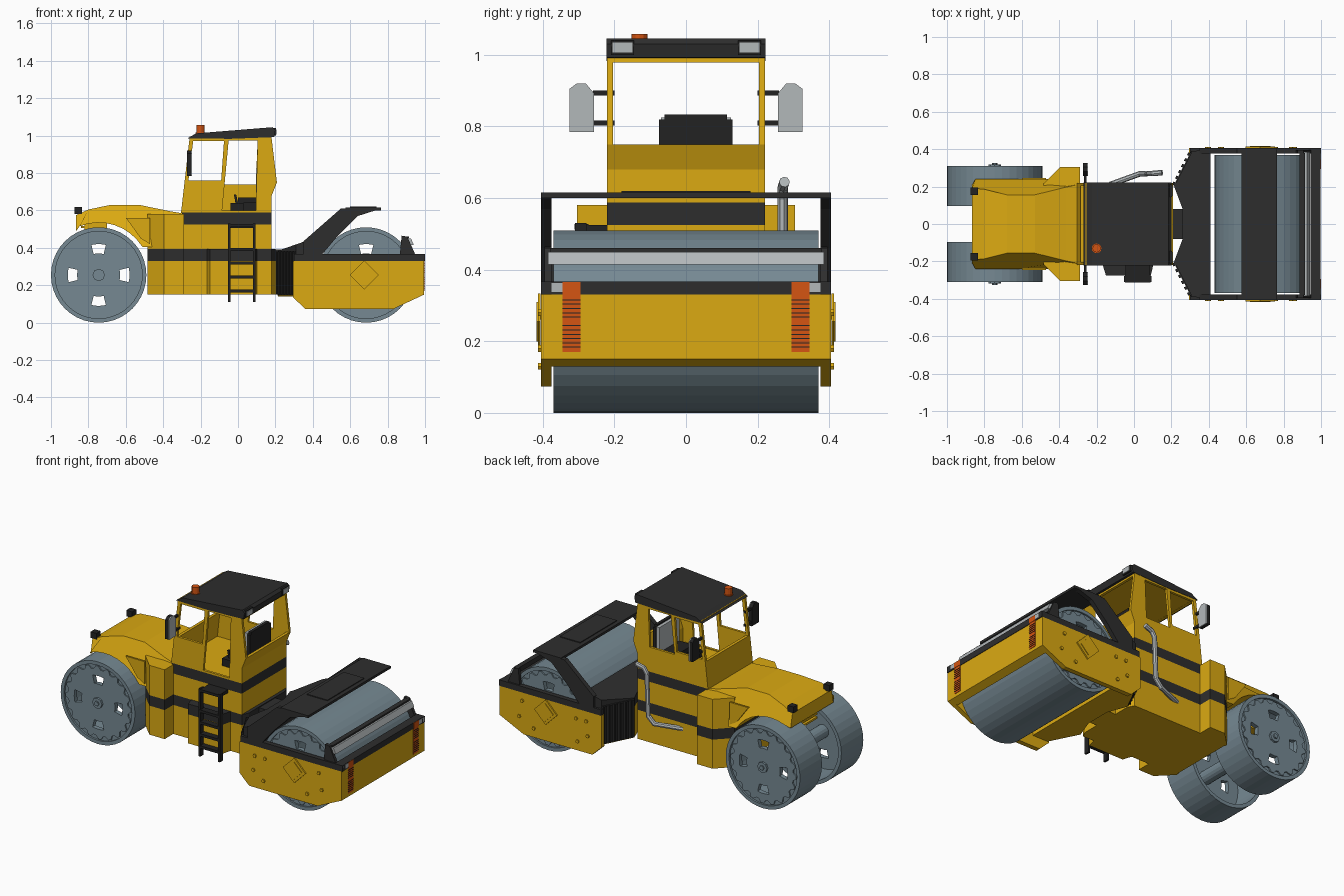
import bpy, bmesh
from math import sin, cos, pi, radians
from mathutils import Vector

cube = bpy.data.objects.get("Cube")
if cube:
    bpy.data.objects.remove(cube)


def material(name, rgb):
    m = bpy.data.materials.new(name)
    m.use_nodes = True
    m.diffuse_color = (*rgb, 1)
    m.node_tree.nodes["Principled BSDF"].inputs["Base Color"].default_value = (*rgb, 1)
    return m


YELLOW = material("yellow paint", (0.71, 0.40, 0.006))
BLACK = material("charcoal paint", (0.027, 0.027, 0.027))
DARK = material("dark rubber", (0.016, 0.016, 0.016))
STEEL = material("blue grey steel", (0.18, 0.25, 0.29))
GREY = material("light grey", (0.45, 0.48, 0.49))
ORANGE = material("orange lens", (0.66, 0.09, 0.006))
SIDES = (("left", 1), ("right", -1))


def finish(name, bm, mat):
    bmesh.ops.recalc_face_normals(bm, faces=bm.faces)
    me = bpy.data.meshes.new(name)
    bm.to_mesh(me)
    bm.free()
    me.materials.append(mat)
    ob = bpy.data.objects.new(name, me)
    bpy.context.collection.objects.link(ob)
    return ob


def prism(name, pts, axis, lo, hi, mat, shape=None):
    """Extrude a flat outline along an axis; shape may move the vertices."""
    place = {"x": lambda p, d: (d, p[0], p[1]),
             "y": lambda p, d: (p[0], d, p[1]),
             "z": lambda p, d: (p[0], p[1], d)}[axis]
    bm = bmesh.new()
    a = [bm.verts.new(place(p, lo)) for p in pts]
    b = [bm.verts.new(place(p, hi)) for p in pts]
    bm.faces.new(a)
    bm.faces.new(b[::-1])
    for i in range(len(pts)):
        j = (i + 1) % len(pts)
        bm.faces.new((a[i], a[j], b[j], b[i]))
    if shape:
        for v in bm.verts:
            shape(v.co)
    return finish(name, bm, mat)


def box(name, x, y, z, mat):
    return prism(name, [(x[0], y[0]), (x[1], y[0]), (x[1], y[1]), (x[0], y[1])], "z", *z, mat)


def cylinder(name, center, radius, depth, axis, mat, n=12):
    u, v, w = center
    a, b, c = {"y": (u, w, v), "z": (u, v, w), "x": (v, w, u)}[axis]
    ring = [(a + radius * cos(2 * pi * i / n), b + radius * sin(2 * pi * i / n)) for i in range(n)]
    return prism(name, ring, axis, c - depth / 2, c + depth / 2, mat)


def layers(name, plan, zs, mats):
    for i, m in enumerate(mats):
        prism(f"{name}_{i + 1}", plan, "z", zs[i], zs[i + 1], m)


def cut(target, cutter):
    mod = target.modifiers.new("cut", "BOOLEAN")
    mod.operation, mod.object, mod.solver = "DIFFERENCE", cutter, "EXACT"
    bpy.context.view_layer.objects.active = target
    bpy.ops.object.modifier_apply(modifier=mod.name)
    bpy.data.objects.remove(cutter)


# Rollers: tube shell, pierced discs and a toothed ring on each face
R = 0.255


def pierced_disc(name, x, y, rim, tooth, thick):
    n = 80
    bm = bmesh.new()
    rows = []
    for r in (0.03, 0.115, 0.165, rim):
        rows.append([])
        for i in range(n):
            q = r - (tooth if r == rim and i % 4 > 1 else 0)
            t = 2 * pi * i / n
            rows[-1].append(bm.verts.new((x + q * cos(t), y, R + q * sin(t))))
    for k in range(3):
        for i in range(n):
            if k == 1 and (i + 3) % 20 < 6:
                continue
            j = (i + 1) % n
            bm.faces.new((rows[k][i], rows[k][j], rows[k + 1][j], rows[k + 1][i]))
    ob = finish(name, bm, STEEL)
    mod = ob.modifiers.new("thickness", "SOLIDIFY")
    mod.thickness, mod.offset = thick, 0


def shell(name, x, y0, y1):
    n = 40
    bm = bmesh.new()
    loops = []
    for y, r in ((y0, R), (y1, R), (y1, R - 0.022), (y0, R - 0.022)):
        loops.append([bm.verts.new((x + r * cos(2 * pi * i / n), y, R + r * sin(2 * pi * i / n)))
                      for i in range(n)])
    for k in range(4):
        p, q = loops[k], loops[(k + 1) % 4]
        for i in range(n):
            j = (i + 1) % n
            bm.faces.new((p[i], p[j], q[j], q[i]))
    finish(name, bm, STEEL)


def roller_end(name, x, y, s):
    pierced_disc(name + "_disc", x, y - s * 0.02, R - 0.015, 0, 0.02)
    pierced_disc(name + "_toothed_ring", x, y - s * 0.007, 0.226, 0.02, 0.01)
    cylinder(name + "_hub", (x, y - s * 0.01, R), 0.033, 0.04, "y", STEEL, 8)
    cylinder(name + "_hub_cap", (x, y + s * 0.008, R), 0.015, 0.02, "y", STEEL, 6)


shell("front_drum", 0.685, -0.37, 0.37)
for side, s in SIDES:
    roller_end(f"front_drum_{side}", 0.685, s * 0.37, s)
    shell(f"rear_wheel_{side}", -0.745, s * 0.095, s * 0.31)
    roller_end(f"rear_wheel_{side}", -0.745, s * 0.308, s)
cylinder("rear_axle", (-0.745, 0, R), 0.04, 0.58, "y", STEEL, 16)

# Engine hood with wheel arch and narrowed top
arch = [(-0.745 + 0.275 * cos(radians(a)), 0.26 + 0.275 * sin(radians(a))) for a in range(112, 31, -10)]


def taper(co):
    y = 0.24 - max(0, co.z - 0.56) * 1.2 - (0.03 if co.x < -0.85 else 0)
    co.y = y if co.y > 0 else -y


prism("engine_hood", [(-0.30, 0.40), (-0.30, 0.585), (-0.36, 0.595), (-0.53, 0.63), (-0.68, 0.63),
                      (-0.80, 0.605), (-0.865, 0.575), (-0.865, 0.49)] + arch, "y", -0.24, 0.24, YELLOW, taper)
box("rear_grille", (-0.82, -0.70), (-0.09, 0.09), (0.42, 0.54), YELLOW)
for i in range(4):
    box(f"grille_slat_{i + 1}", (-0.84, -0.81), (-0.09, 0.09), (0.43 + i * 0.025, 0.442 + i * 0.025), YELLOW)
for side, s in SIDES:
    box(f"rear_lamp_{side}", (-0.875, -0.835), (s * 0.155, s * 0.195), (0.58, 0.618), DARK)
    prism(f"hood_panel_{side}", [(-0.52, 0.45), (-0.47, 0.42), (-0.47, 0.56), (-0.60, 0.56), (-0.57, 0.52)],
          "y", s * 0.235, s * 0.246, YELLOW)
    layers(f"fender_{side}", [(-0.485, s * 0.2), (-0.485, s * 0.215), (-0.395, s * 0.305),
                              (-0.29, s * 0.305), (-0.29, s * 0.2)],
           (0.15, 0.33, 0.395, 0.58), (YELLOW, BLACK, YELLOW))

# Main body with black bands
layers("body", [(-0.48, -0.22), (0.18, -0.22), (0.2, -0.18), (0.2, 0.18), (0.18, 0.22), (-0.48, 0.22)],
       (0.15, 0.33, 0.395), (YELLOW, BLACK))
layers("cab_base", [(-0.3, -0.22), (0.18, -0.22), (0.18, 0.22), (-0.3, 0.22)],
       (0.395, 0.525, 0.588), (YELLOW, BLACK))
layers("step_box", [(-0.17, -0.21), (-0.15, -0.275), (0.09, -0.275), (0.105, -0.21)],
       (0.15, 0.33, 0.395), (YELLOW, BLACK))
layers("joint", [(0.18, -0.08), (0.28, -0.08), (0.28, 0.08), (0.18, 0.08)],
       (0.15, 0.33, 0.39), (YELLOW, BLACK))

# Cab shell, hollowed and opened for windows and the door
cab = prism("cab", [(-0.305, 0.585), (0.18, 0.585), (0.18, 0.68), (0.208, 0.75), (0.178, 1.0), (-0.258, 0.995)],
            "y", -0.22, 0.22, YELLOW)
cut(cab, prism("hollow", [(-0.285, 0.595), (0.165, 0.595), (0.165, 0.68), (0.19, 0.75), (0.163, 0.985),
                          (-0.242, 0.98)], "y", -0.205, 0.205, YELLOW))
cut(cab, box("end_windows", (-0.5, 0.5), (-0.204, 0.204), (0.75, 0.979), YELLOW))
cut(cab, prism("rear_side_windows", [(-0.24, 0.97), (-0.075, 0.97), (-0.09, 0.76), (-0.265, 0.76)],
               "y", -0.5, 0.5, YELLOW))
cut(cab, prism("front_side_window", [(-0.05, 0.975), (0.105, 0.975), (0.095, 0.74), (-0.075, 0.74)],
               "y", 0, 0.5, YELLOW))
cut(cab, prism("door_gap", [(-0.05, 0.975), (0.105, 0.975), (0.095, 0.6), (-0.085, 0.6)],
               "y", -0.5, 0, YELLOW))
prism("roof", [(-0.27, 0.985), (-0.225, 1.012), (0.185, 1.045), (0.2, 1.03), (0.193, 0.992), (-0.04, 0.983)],
      "y", -0.222, 0.222, BLACK)
cylinder("beacon", (-0.2, -0.13, 1.035), 0.022, 0.045, "z", ORANGE, 12)
cylinder("beacon_base", (-0.2, -0.13, 1.012), 0.026, 0.012, "z", ORANGE, 12)

# Seat facing the rear, with the steering console
box("seat_back", (0.115, 0.135), (-0.075, 0.13), (0.66, 0.82), DARK)
box("seat_top", (0.115, 0.135), (-0.06, 0.115), (0.82, 0.833), DARK)
box("seat_pad", (0.095, 0.115), (-0.07, 0.125), (0.66, 0.825), GREY)
box("seat_cushion", (0.0, 0.13), (-0.07, 0.125), (0.64, 0.67), DARK)
box("seat_stand", (0.03, 0.11), (-0.03, 0.08), (0.59, 0.64), DARK)
box("console", (-0.04, 0.03), (-0.10, -0.03), (0.59, 0.64), DARK)
prism("steering_column", [(-0.01, 0.62), (0.005, 0.62), (-0.01, 0.685), (-0.022, 0.685)], "y", -0.075, -0.06, DARK)

for side, s in SIDES:
    # Mirrors and roof lamps
    outline = [(s * 0.257, 0.785), (s * 0.325, 0.785), (s * 0.325, 0.905), (s * 0.305, 0.92),
               (s * 0.28, 0.92), (s * 0.257, 0.893)]
    prism(f"mirror_housing_{side}", outline, "x", -0.272, -0.25, DARK)
    prism(f"mirror_glass_{side}", outline, "x", -0.25, -0.245, GREY)
    for z in (0.81, 0.893):
        box(f"mirror_arm_{side}", (-0.268, -0.255), (s * 0.2, s * 0.26), (z - 0.007, z + 0.007), DARK)
    box(f"roof_lamp_frame_{side}", (0.19, 0.203), (s * 0.145, s * 0.21), (1.0, 1.04), DARK)
    box(f"roof_lamp_{side}", (0.2, 0.207), (s * 0.15, s * 0.205), (1.006, 1.034), GREY)

# Ladder
for x in (-0.047, 0.087):
    box("ladder_rail", (x - 0.006, x + 0.006), (-0.31, -0.278), (0.11, 0.53), DARK)
for z in (0.17, 0.245, 0.32, 0.392, 0.52):
    box("ladder_rung", (-0.047, 0.087), (-0.312, -0.272), (z - 0.008, z + 0.008), DARK)
box("ladder_bracket", (-0.045, 0.085), (-0.28, -0.22), (0.505, 0.525), DARK)

# Exhaust pipe
curve = bpy.data.curves.new("exhaust_pipe", "CURVE")
curve.dimensions, curve.bevel_depth, curve.bevel_resolution = "3D", 0.015, 2
curve.use_fill_caps = True
path = [(-0.13, 0.21, 0.29), (0.03, 0.268, 0.3), (0.07, 0.27, 0.34), (0.08, 0.27, 0.6), (0.1, 0.27, 0.63),
        (0.15, 0.275, 0.645)]
spline = curve.splines.new("POLY")
spline.points.add(len(path) - 1)
for p, co in zip(spline.points, path):
    p.co = (*co, 1)
curve.materials.append(GREY)
pipe = bpy.data.objects.new("exhaust_pipe", curve)
bpy.context.collection.objects.link(pipe)
bpy.context.view_layer.objects.active = pipe
pipe.select_set(True)
bpy.ops.object.convert(target="MESH")
bpy.ops.object.shade_smooth_by_angle()

# Front frame yoke
half = [(0.26, 0.08), (0.215, 0.2), (0.31, 0.388), (0.41, 0.403)]
plan = half + [(x, -y) for x, y in reversed(half)]


def slope(co):
    if co.z > 0.35:
        co.z = 0.385 + (co.x - 0.215) * 0.35


prism("yoke", plan, "z", 0.14, 0.33, YELLOW)
prism("yoke_cover", plan, "z", 0.33, 0.4, BLACK, slope)
for side, s in SIDES:
    # Slanted black louvres
    a, b = Vector((0.215, s * 0.2)), Vector((0.31, s * 0.388))
    out = Vector((-0.014, s * 0.007))
    prism(f"louvre_back_{side}", [a, b, b + out * 0.3, a + out * 0.3], "z", 0.145, 0.38, BLACK)
    for i in range(6):
        p, q = a.lerp(b, i / 6 + 0.03), a.lerp(b, i / 6 + 0.11)
        prism(f"louvre_{side}_{i + 1}", [p, q, q + out, p + out], "z", 0.15, 0.38, DARK)
    # Side plates, rails and canopy arms
    y0, y1 = s * 0.376, s * 0.405
    prism(f"side_plate_{side}", [(0.295, 0.33), (0.295, 0.135), (0.36, 0.073), (0.83, 0.073), (0.995, 0.15),
                                 (0.995, 0.33)], "y", y0, y1, YELLOW)
    box(f"side_rail_{side}", (0.3, 1.0), (y0, y1), (0.33, 0.367), BLACK)
    prism(f"canopy_arm_{side}", [(0.35, 0.35), (0.35, 0.435), (0.55, 0.61), (0.75, 0.615), (0.75, 0.605),
                                 (0.64, 0.57), (0.53, 0.46), (0.45, 0.365)], "y", y0, y1, BLACK)
    prism(f"scraper_fin_{side}", [(0.865, 0.36), (0.875, 0.465), (0.905, 0.46), (0.95, 0.36)],
          "y", y0, s * 0.395, BLACK)
    # Diamond badge plates and bolts
    for name, r, y in (("diamond", 0.078, 0.410), ("diamond_centre", 0.055, 0.414)):
        cylinder(f"{name}_{side}", (0.675, s * y, 0.255), r, 0.008, "y", YELLOW, 4)
    for x, z in ((0.4, 0.27), (0.39, 0.18), (0.46, 0.13), (0.47, 0.27), (0.76, 0.13), (0.84, 0.28), (0.86, 0.18)):
        cylinder(f"bolt_{side}", (x, s * 0.408, z), 0.011, 0.01, "y", YELLOW, 6)
    # Front marker lamps and striped strips
    box(f"front_lamp_{side}", (0.99, 1.0), (s * 0.345, s * 0.402), (0.337, 0.363), GREY)
    box(f"front_indicator_{side}", (0.99, 1.0), (s * 0.295, s * 0.345), (0.333, 0.366), ORANGE)
    box(f"warning_strip_{side}", (0.99, 0.998), (s * 0.295, s * 0.345), (0.17, 0.333), ORANGE)
    for i in range(12):
        if i != 6:
            z = 0.182 + i * 0.012
            box(f"warning_stripe_{side}", (0.992, 1.0), (s * 0.295, s * 0.345), (z, z + 0.003), DARK)

# Front beam, canopy and scraper
prism("front_beam", [(0.95, 0.33), (0.95, 0.13), (0.995, 0.15), (0.995, 0.33)], "y", -0.376, 0.376, YELLOW)
box("front_beam_cap", (0.945, 0.998), (-0.376, 0.376), (0.33, 0.367), BLACK)
box("canopy", (0.575, 0.765), (-0.405, 0.405), (0.6, 0.615), BLACK)
box("canopy_plate", (0.6, 0.74), (-0.18, 0.18), (0.614, 0.62), BLACK)
box("scraper_bar", (0.885, 0.915), (-0.38, 0.38), (0.43, 0.46), BLACK)
prism("scraper_blade", [(0.91, 0.45), (0.925, 0.45), (0.94, 0.415), (0.915, 0.415)], "y", -0.385, 0.385, GREY)
